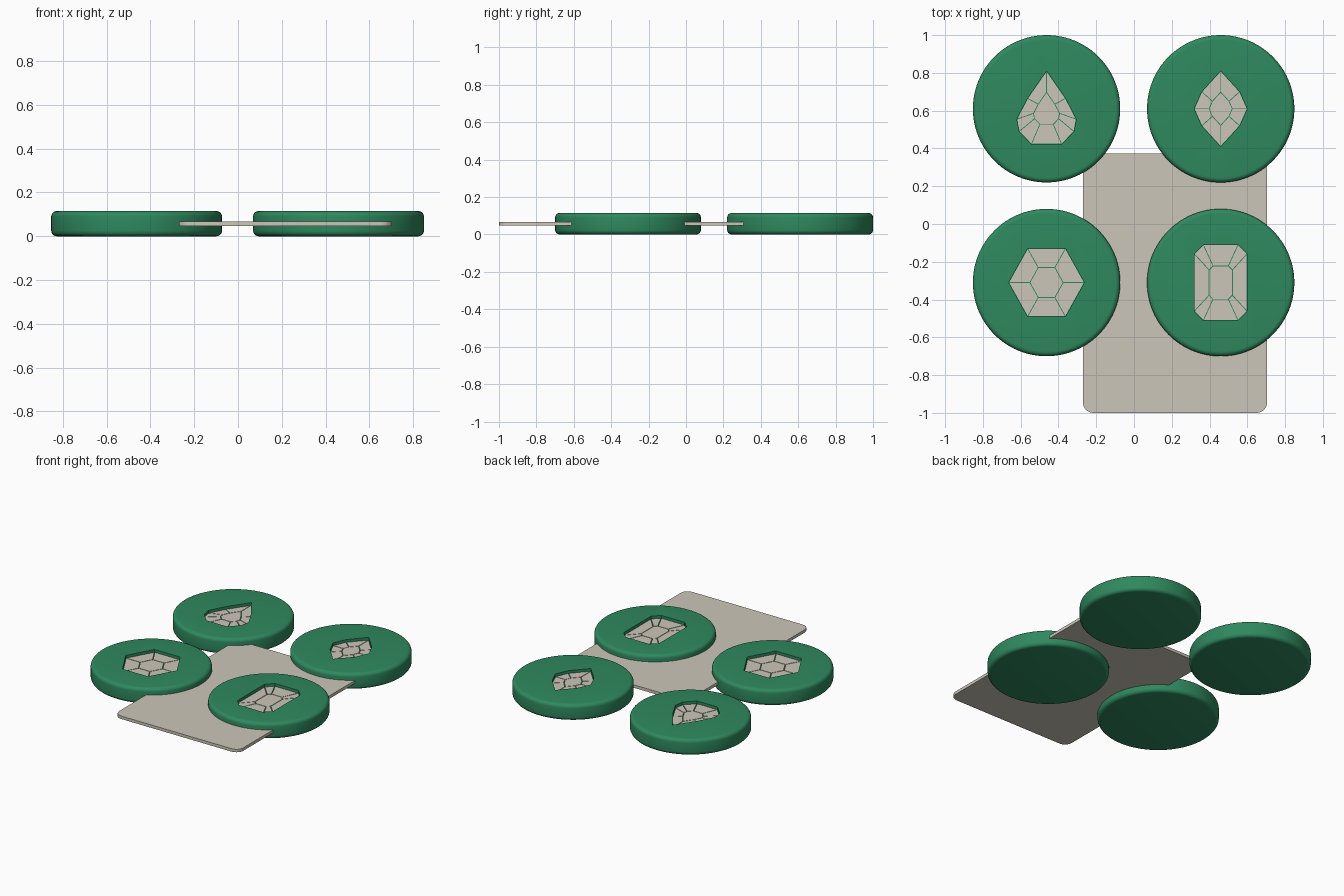
import bpy, bmesh, math
from mathutils import Vector

if "Cube" in bpy.data.objects:
    bpy.data.objects.remove(bpy.data.objects["Cube"])

DISC_R, DISC_H, FILLET = 0.39, 0.115, 0.025
RECESS, INLAY, GAP = 0.024, 0.005, 0.0022


def material(name, rgb):
    m = bpy.data.materials.new(name)
    m.diffuse_color = (*rgb, 1)
    m.use_nodes = True
    m.node_tree.nodes["Principled BSDF"].inputs["Base Color"].default_value = m.diffuse_color
    return m


GREEN = material("emerald green", (0.028, 0.25, 0.113))
STONE = material("warm stone", (0.60, 0.565, 0.48))


def finish(bm, name, mat):
    bmesh.ops.recalc_face_normals(bm, faces=bm.faces)
    me = bpy.data.meshes.new(name)
    bm.to_mesh(me)
    bm.free()
    ob = bpy.data.objects.new(name, me)
    bpy.context.collection.objects.link(ob)
    me.materials.append(mat)
    return ob


def add_prism(bm, pts, z0, z1):
    low = [bm.verts.new((x, y, z0)) for x, y in pts]
    high = [bm.verts.new((x, y, z1)) for x, y in pts]
    bm.faces.new(low)
    bm.faces.new(high)
    for i in range(len(pts)):
        j = (i + 1) % len(pts)
        bm.faces.new((low[i], low[j], high[j], high[i]))


def smooth(ob):
    bpy.ops.object.select_all(action='DESELECT')
    ob.select_set(True)
    bpy.context.view_layer.objects.active = ob
    bpy.ops.object.shade_smooth_by_angle(angle=math.radians(30))


def inset(pts, d):
    """Move every side of a convex counter-clockwise outline inward by d."""
    out = []
    for i, p in enumerate(pts):
        a = (p - pts[i - 1]).normalized()
        b = (pts[(i + 1) % len(pts)] - p).normalized()
        na, nb = Vector((-a.y, a.x)), Vector((-b.y, b.x))
        out.append(p + (na + nb) * d / (1 + na.dot(nb)))
    return out


def disc(name, cx, cy, outline):
    # round body with filleted rims
    steps, segs = 5, 96
    prof = []
    for z, start in ((FILLET, -90), (DISC_H - FILLET, 0)):
        for k in range(steps + 1):
            a = math.radians(start + 90 * k / steps)
            prof.append((DISC_R - FILLET + FILLET * math.cos(a), z + FILLET * math.sin(a)))
    bm = bmesh.new()
    rings = [[bm.verts.new((cx + r * math.cos(2 * math.pi * i / segs),
                            cy + r * math.sin(2 * math.pi * i / segs), z))
              for i in range(segs)] for r, z in prof]
    for a, b in zip(rings, rings[1:]):
        for i in range(segs):
            j = (i + 1) % segs
            bm.faces.new((a[i], a[j], b[j], b[i]))
    bm.faces.new(rings[0])
    bm.faces.new(rings[-1])
    body = finish(bm, name + "_disc", GREEN)

    # gem-shaped recess
    c = Vector((cx, cy))
    outer = [c + Vector(p) for p in outline]
    inner = [c + Vector(p) * 0.44 for p in outline]
    floor = DISC_H - RECESS
    bm = bmesh.new()
    add_prism(bm, outer, floor, DISC_H + 0.05)
    cutter = finish(bm, name + "_cutter", GREEN)
    cutter.hide_render = True
    cutter.hide_set(True)
    mod = body.modifiers.new("recess", 'BOOLEAN')
    mod.operation = 'DIFFERENCE'
    mod.solver = 'EXACT'
    mod.object = cutter
    bpy.context.view_layer.objects.active = body
    body.select_set(True)
    bpy.ops.object.modifier_apply(modifier=mod.name)
    bpy.data.objects.remove(cutter)
    smooth(body)

    # facet inlays with narrow gaps
    bm = bmesh.new()
    n = len(outer)
    facets = [inner] + [[outer[i], outer[(i + 1) % n], inner[(i + 1) % n], inner[i]]
                        for i in range(n)]
    for f in facets:
        add_prism(bm, inset(f, GAP), floor - 0.002, floor + INLAY)
    finish(bm, name + "_facets", STONE)


# gem outlines, counter-clockwise, mirrored from their right halves
def mirror_x(right):
    return right + [(-x, y) for x, y in reversed(right) if x > 1e-6]


pear = mirror_x([(0.08, -0.187), (0.145, -0.12), (0.157, -0.055), (0.1, 0.055), (0, 0.2)])
marquise = mirror_x([(0, -0.2), (0.1, -0.09), (0.14, 0), (0.1, 0.09), (0, 0.2)])
hexagon = mirror_x([(0.1, -0.18), (0.2, 0), (0.1, 0.18)])
step_cut = mirror_x([(0.092, -0.2), (0.14, -0.152), (0.14, 0.152), (0.092, 0.2)])

disc("pear", -0.463, 0.61, pear)
disc("marquise", 0.459, 0.61, marquise)
disc("hexagon", -0.463, -0.31, hexagon)
disc("step_cut", 0.459, -0.31, step_cut)

# thin card with rounded corners running through the discs
x0, x1, y0, y1, r = -0.27, 0.704, -1.0, 0.373, 0.055
pts = []
for cx, cy, start in ((x1 - r, y0 + r, -90), (x1 - r, y1 - r, 0),
                      (x0 + r, y1 - r, 90), (x0 + r, y0 + r, 180)):
    for k in range(9):
        a = math.radians(start + 90 * k / 8)
        pts.append((cx + r * math.cos(a), cy + r * math.sin(a)))
bm = bmesh.new()
add_prism(bm, pts, 0.047, 0.068)
smooth(finish(bm, "card", STONE))
